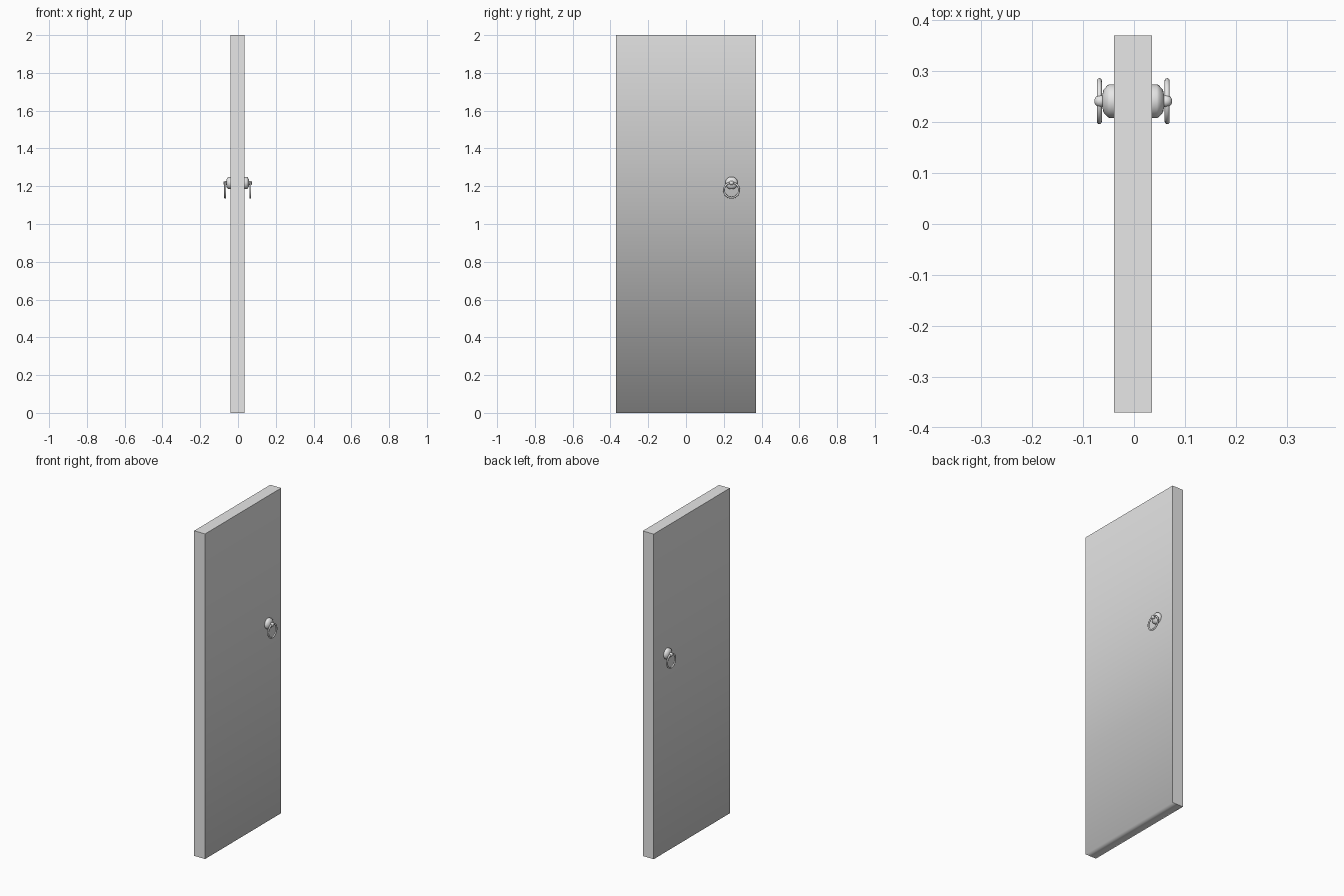
import bpy, bmesh, math
from mathutils import Matrix, Vector

if "Cube" in bpy.data.objects:
    bpy.data.objects.remove(bpy.data.objects["Cube"])

grey = bpy.data.materials.new("plain_grey")
grey.diffuse_color = (0.8, 0.8, 0.8, 1)
grey.use_nodes = True
grey.node_tree.nodes["Principled BSDF"].inputs["Base Color"].default_value = grey.diffuse_color

X0, X1, HALF_W, HEIGHT = -0.039, 0.035, 0.37, 2.0
KNOB_Y, KNOB_Z = 0.241, 1.217


def add_object(name, bm):
    mesh = bpy.data.meshes.new(name)
    bm.to_mesh(mesh)
    bm.free()
    mesh.materials.append(grey)
    obj = bpy.data.objects.new(name, mesh)
    bpy.context.collection.objects.link(obj)
    return obj


def revolve(name, profile, x, side, segments=32):
    """Turn (distance, radius) points around an axis along x."""
    bm = bmesh.new()
    verts = [bm.verts.new((x + side * d, KNOB_Y, KNOB_Z + r)) for d, r in profile]
    edges = [bm.edges.new(pair) for pair in zip(verts, verts[1:])]
    bmesh.ops.spin(bm, geom=verts + edges, cent=(x, KNOB_Y, KNOB_Z), axis=(1, 0, 0),
                   angle=math.tau, steps=segments, use_duplicate=False)
    bmesh.ops.remove_doubles(bm, verts=bm.verts, dist=1e-5)
    bmesh.ops.recalc_face_normals(bm, faces=bm.faces)
    for f in bm.faces:
        f.smooth = True
    for e in bm.edges:
        e.smooth = not e.is_manifold or e.calc_face_angle() < math.radians(40)
    return add_object(name, bm)


# Door slab: sharp edges, except the long bottom edges that shade softly
bm = bmesh.new()
bmesh.ops.create_cube(bm, size=1, matrix=Matrix.Translation(((X0 + X1) / 2, 0, HEIGHT / 2))
                      @ Matrix.Diagonal((X1 - X0, 2 * HALF_W, HEIGHT, 1)))
for f in bm.faces:
    f.smooth = True
for e in bm.edges:
    a, b = (v.co for v in e.verts)
    e.smooth = max(a.z, b.z) < 0.01 and abs(a.y - b.y) > 0.1
add_object("door_slab", bm)

# Handle on each face: stepped rosette, round stud and hanging ring
rosette = [(-0.002, 0), (-0.002, 0.033), (0.010, 0.033), (0.014, 0.031),
           (0.022, 0.022), (0.024, 0.012), (0.024, 0)]
for label, x, side in (("left", X0 + 0.001, -1), ("right", X1, 1)):
    revolve(label + "_rosette", rosette, x, side)
    stud = [(0.028 - 0.012 * math.cos(math.pi * i / 10),
             0.012 * math.sin(math.pi * i / 10)) for i in range(11)]
    revolve(label + "_stud", stud, x, side, 20)

    bpy.ops.mesh.primitive_torus_add(
        major_radius=0.040, minor_radius=0.005, major_segments=40, minor_segments=12,
        location=(x + side * 0.030, KNOB_Y, 1.179), rotation=(0, math.pi / 2, 0))
    ring = bpy.context.object
    ring.name = label + "_ring"
    ring.data.materials.append(grey)
    bpy.ops.object.shade_smooth()
